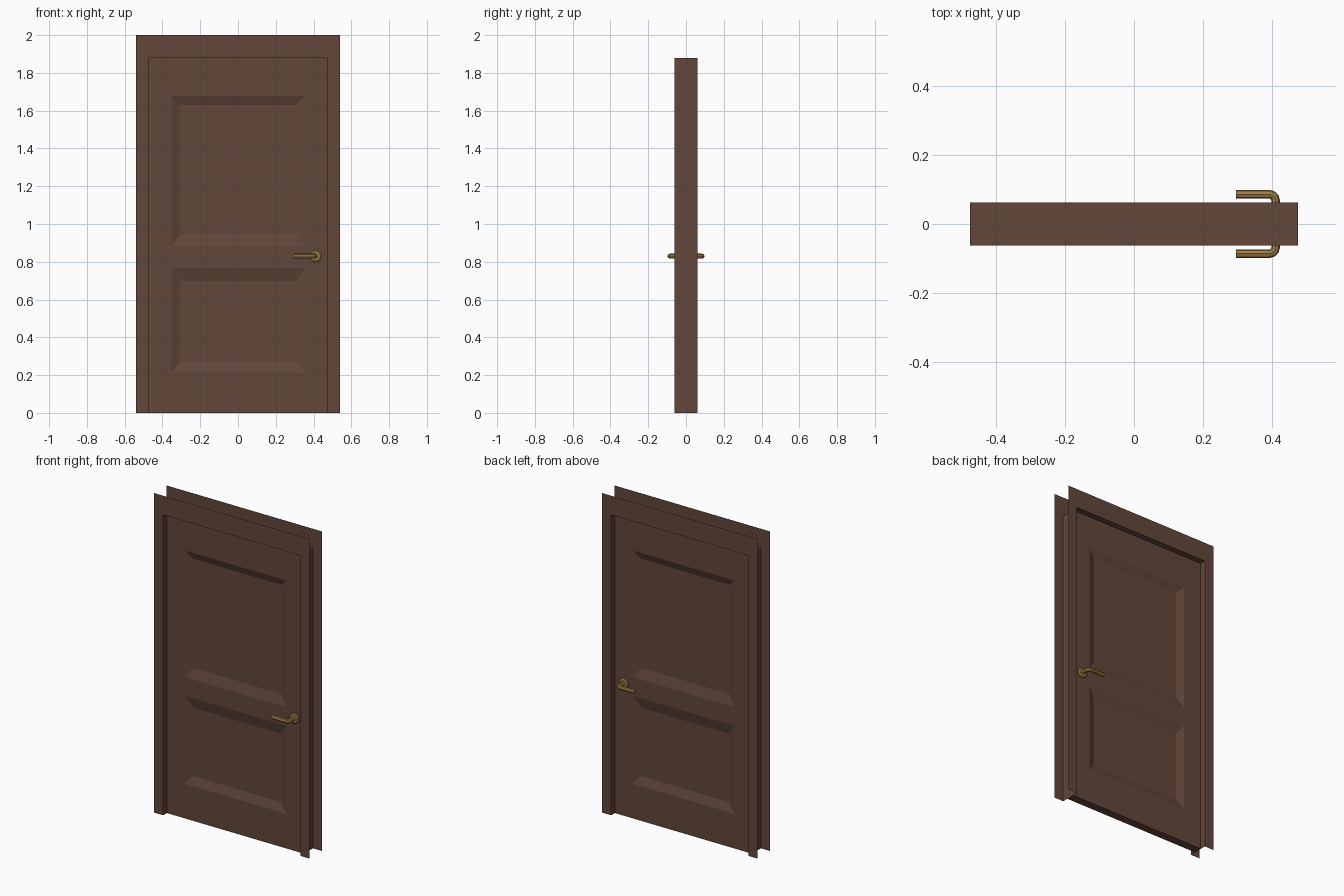
import bpy, bmesh, math
from mathutils import Vector

if "Cube" in bpy.data.objects:
    bpy.data.objects.remove(bpy.data.objects["Cube"])

HW, TOP = 0.475, 1.88        # opening half width and height
FW, FTOP = 0.54, 2.0         # outer casing half width and height
DEPTH = 0.062                # half depth of the frame
DOOR = 0.026                 # half thickness of the door leaf
SINK = 0.018                 # depth of the panels


def material(name, color):
    m = bpy.data.materials.new(name)
    m.diffuse_color = (*color, 1)
    m.use_nodes = True
    m.node_tree.nodes["Principled BSDF"].inputs["Base Color"].default_value = m.diffuse_color
    return m


wood = material("brown wood", (0.122, 0.061, 0.042))
brass = material("brass", (0.36, 0.21, 0.06))


def finish(bm, name, mat, mirror_y=False):
    me = bpy.data.meshes.new(name)
    bm.to_mesh(me)
    bm.free()
    me.materials.append(mat)
    ob = bpy.data.objects.new(name, me)
    bpy.context.collection.objects.link(ob)
    if mirror_y:
        mod = ob.modifiers.new("Mirror", 'MIRROR')
        mod.use_axis = (False, True, False)
        mod.use_mirror_merge = False
    return ob


def face(bm, pts):
    return bm.faces.new([bm.verts.new(p) for p in pts])


# casing: thin flat surround on the front, mirrored to the back
bm = bmesh.new()
outline = [(-FW, 0), (-HW, 0), (-HW, TOP), (HW, TOP),
           (HW, 0), (FW, 0), (FW, FTOP), (-FW, FTOP)]
f = face(bm, [(x, -DEPTH, z) for x, z in outline])
f.normal_update()
if f.normal.y > 0:
    f.normal_flip()
finish(bm, "casing", wood, True)

# jamb: thin lining of the opening
bm = bmesh.new()
path = [(-HW, 0), (-HW, TOP), (HW, TOP), (HW, 0)]
rows = [[bm.verts.new((x, y, z)) for x, z in path] for y in (-DEPTH, DEPTH)]
for i in range(3):
    bm.faces.new((rows[0][i], rows[0][i + 1], rows[1][i + 1], rows[1][i]))
finish(bm, "jamb", wood)

# door leaf: grid of rails and stiles with two sunken bevelled panels per side
bm = bmesh.new()
w, t = HW - 0.001, TOP - 0.001
xs = [-w, -0.352, 0.352, w]
zs = [0, 0.217, 0.767, 0.884, 1.677, t]
inner = {1: (0.27, 0.698), 3: (0.947, 1.63)}
for s in (-1, 1):
    for i in range(3):
        for j in range(5):
            x0, x1, z0, z1 = xs[i], xs[i + 1], zs[j], zs[j + 1]
            outer = [(x0, s * DOOR, z0), (x1, s * DOOR, z0),
                     (x1, s * DOOR, z1), (x0, s * DOOR, z1)]
            if i == 1 and j in inner:
                a, b = inner[j]
                y = s * (DOOR - SINK)
                inn = [(-0.306, y, a), (0.306, y, a), (0.306, y, b), (-0.306, y, b)]
                face(bm, inn)
                for k in range(4):
                    n = (k + 1) % 4
                    face(bm, [outer[k], outer[n], inn[n], inn[k]])
            else:
                face(bm, outer)
for i in range(3):            # bottom and top edges
    for z in (0, t):
        face(bm, [(xs[i], -DOOR, z), (xs[i + 1], -DOOR, z),
                  (xs[i + 1], DOOR, z), (xs[i], DOOR, z)])
for j in range(5):            # side edges
    for x in (-w, w):
        face(bm, [(x, -DOOR, zs[j]), (x, DOOR, zs[j]),
                  (x, DOOR, zs[j + 1]), (x, -DOOR, zs[j + 1])])
bmesh.ops.remove_doubles(bm, verts=bm.verts, dist=0.0001)
bmesh.ops.recalc_face_normals(bm, faces=bm.faces)
finish(bm, "door_leaf", wood)


def tube(name, pts, radii, sides):
    """Rings along a level path, capped, mirrored to the back of the door."""
    bm = bmesh.new()
    pts = [Vector(p) for p in pts]
    up, rings = Vector((0, 0, 1)), []
    for i, p in enumerate(pts):
        d = (pts[min(i + 1, len(pts) - 1)] - pts[max(i - 1, 0)]).normalized()
        side = d.cross(up)
        ring = []
        for k in range(sides):
            a = 2 * math.pi * k / sides
            ring.append(bm.verts.new(p + radii[i] * (math.cos(a) * side + math.sin(a) * up)))
        rings.append(ring)
    for r0, r1 in zip(rings, rings[1:]):
        for k in range(sides):
            n = (k + 1) % sides
            bm.faces.new((r0[k], r0[n], r1[n], r1[k]))
    bm.faces.new(rings[0])
    bm.faces.new(rings[-1])
    bmesh.ops.recalc_face_normals(bm, faces=bm.faces)
    return finish(bm, name, brass, True)


# handles: round rosette and bent lever on both sides
HX, HZ, HY, BEND = 0.41, 0.83, -0.086, 0.018
tube("handle_rosette", [(HX, -DOOR + 0.002, HZ), (HX, -0.034, HZ), (HX, -0.039, HZ)],
     [0.033, 0.033, 0.026], 12)
lever = [(HX, -0.03, HZ)]
for k in range(4):
    a = math.radians(30 * k)
    lever.append((HX - BEND + BEND * math.cos(a), HY + BEND - BEND * math.sin(a), HZ))
lever.append((0.295, HY, HZ))
tube("handle_lever", lever, [0.0125] * len(lever), 8)
